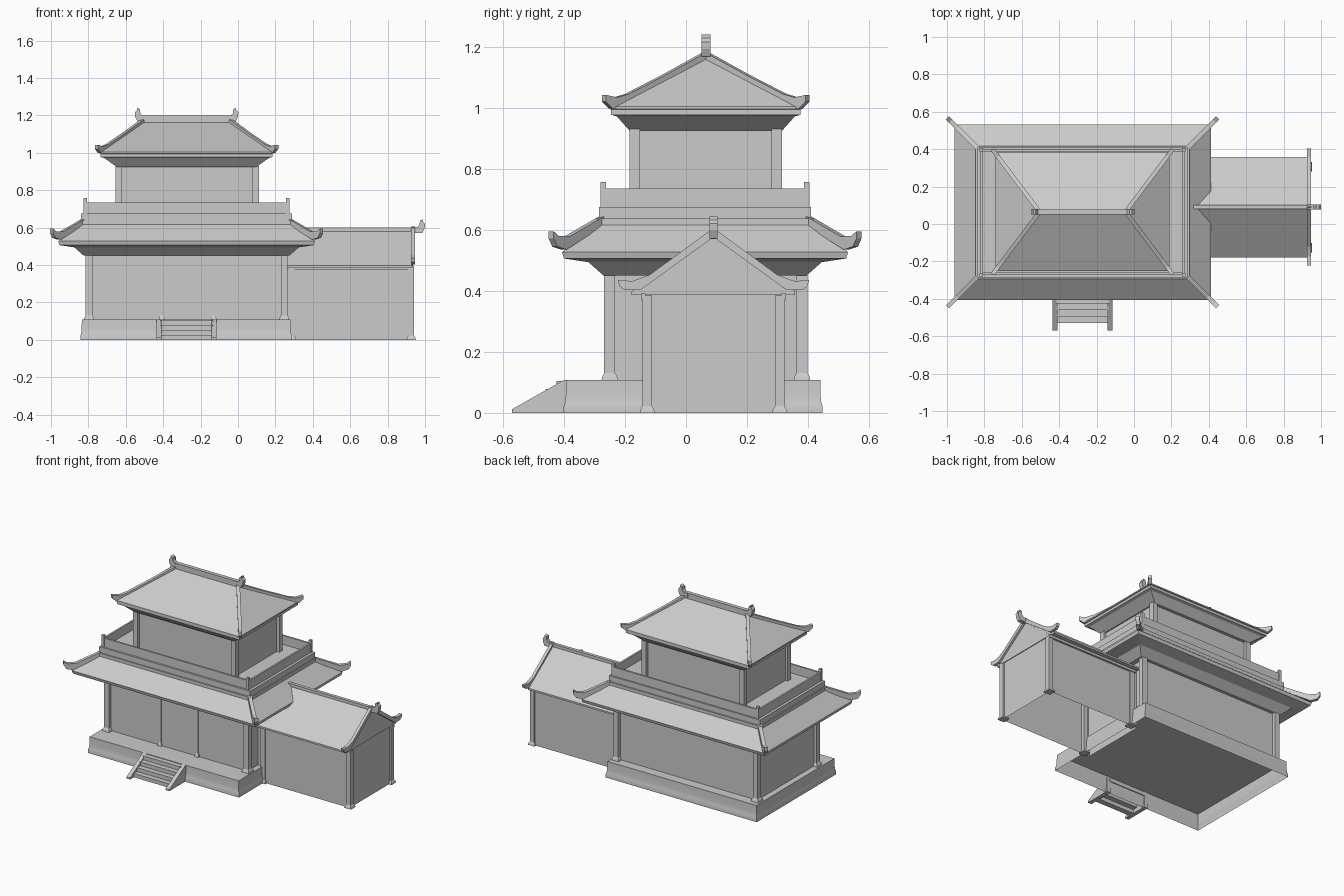
import bpy, bmesh
from mathutils import Vector

cube = bpy.data.objects.get("Cube")
if cube:
    bpy.data.objects.remove(cube, do_unlink=True)

STONE = (0.6, 0.6, 0.6, 1)
mat = bpy.data.materials.new("pale grey")
mat.use_nodes = True
mat.diffuse_color = STONE
mat.node_tree.nodes["Principled BSDF"].inputs["Base Color"].default_value = STONE


def finish(name, bm):
    mesh = bpy.data.meshes.new(name)
    bm.to_mesh(mesh)
    bm.free()
    mesh.materials.append(mat)
    ob = bpy.data.objects.new(name, mesh)
    bpy.context.collection.objects.link(ob)
    return ob


def stack(name, rect, rings, bottom=True, top=True):
    """Loft rectangles grown from rect by (dx, dy) at height z."""
    x0, x1, y0, y1 = rect
    bm = bmesh.new()
    loops = []
    for ring in rings:
        dx, dy, z = ring if len(ring) == 3 else (ring[0], ring[0], ring[1])
        corners = [(x0 - dx, y0 - dy), (x1 + dx, y0 - dy), (x1 + dx, y1 + dy), (x0 - dx, y1 + dy)]
        loops.append([bm.verts.new((x, y, z)) for x, y in corners])
    for a, b in zip(loops, loops[1:]):
        for i in range(4):
            j = (i + 1) % 4
            bm.faces.new((a[i], a[j], b[j], b[i]))
    if bottom:
        bm.faces.new(loops[0][::-1])
    if top:
        bm.faces.new(loops[-1])
    return finish(name, bm)


def box(name, x0, x1, y0, y1, z0, z1):
    return stack(name, (x0, x1, y0, y1), [(0, z0), (0, z1)])


def plate(name, origin, direction, profile, width):
    """Extrude a (u, z) outline, u running along direction from origin."""
    d = Vector((direction[0], direction[1], 0))
    side = Vector((-d.y, d.x, 0)).normalized() * width
    start = Vector((origin[0], origin[1], 0)) - side / 2
    bm = bmesh.new()
    face = bm.faces.new([bm.verts.new(start + d * u + Vector((0, 0, z))) for u, z in profile])
    new = bmesh.ops.extrude_face_region(bm, geom=[face])["geom"]
    bmesh.ops.translate(bm, vec=side, verts=[v for v in new if isinstance(v, bmesh.types.BMVert)])
    bmesh.ops.recalc_face_normals(bm, faces=bm.faces)
    return finish(name, bm)


def column(name, x, y, half, z0, z1):
    stack(name, (x, x, y, y), [(half + .009, z0), (half + .006, z0 + .012), (half, z0 + .022), (half, z1)])


def horn(name, x, y, z, sign, width):
    """Upturned ridge finial; x is the tip, z the ridge top."""
    shape = [(-.07, -.03), (-.07, 0), (-.04, 0), (-.03, .012), (-.027, .035),
             (-.012, .042), (-.012, .03), (0, .018), (-.002, -.005), (-.014, -.03)]
    plate(name, (x, y), (sign, 0), [(u, z + h) for u, h in shape], width)


MID_Y = .065

# Hollow plinth with a curved foot
base = stack("plinth", (-.835, .28, -.393, .44),
             [(.008, 0), (.008, .02), (.004, .032), (.001, .055), (0, .108)], bottom=False)
bpy.context.view_layer.objects.active = base
base.select_set(True)
bpy.ops.object.shade_smooth_by_angle()

# Front stairs, open underneath
for i in range(4):
    y = -.53 + .035 * i
    box("step", -.415, -.135, y, y + .037, .026 * i, .026 * (i + 1))
for x in (-.422, -.128):
    plate("stair_side", (x, 0), (0, 1),
          [(-.57, 0), (-.57, .012), (-.4, .108), (-.39, .108), (-.39, 0)], .027)

# Ground floor walls, columns and doorway
stack("lower_walls", (-.795, .245, -.245, .375), [(0, .108), (0, .46)], bottom=False)
for x in (-.797, .247):
    for y in (-.25, .38):
        column("lower_column", x, y, .018, .108, .455)
for x in (-.408, -.13):
    column("door_column", x, -.243, .007, .108, .455)
box("door_panel", -.4, -.138, -.248, -.24, .109, .45)

# Lower skirt roof with soffit, stepped top band and hip ridges
LOWER = (-.84, .29, -.285, .41)
stack("lower_roof", LOWER, [(-.015, .45), (.035, .494), (.115, .506), (.121, .527),
                            (.008, .615), (.008, .637), (0, .637), (0, .675)])
lower_ridge = [(-.01, .645), (.105, .578), (.14, .58), (.157, .595),
               (.157, .572), (.145, .545), (.115, .535), (-.01, .615)]
for x, sx in ((LOWER[0], -1), (LOWER[1], 1)):
    for y, sy in ((LOWER[2], -1), (LOWER[3], 1)):
        plate("lower_hip_ridge", (x, y), (sx, sy), lower_ridge, .024)
        box("parapet_post", x - sx * .024 - .009, x - sx * .024 + .009,
            y - sy * .014 - .009, y - sy * .014 + .009, .67, .757)

# Balcony parapet
for y in (-.266, .394):
    box("parapet_long", -.82, .27, y - .006, y + .006, .67, .735)
for x in (-.816, .266):
    box("parapet_short", x - .006, x + .006, -.266, .394, .67, .735)

# Upper storey
box("upper_walls", -.638, .093, -.165, .295, .67, .94)
for x in (-.638, .095):
    for y in (-.168, .298):
        box("upper_column", x - .017, x + .017, y - .017, y + .017, .67, .93)

# Upper hip roof
UPPER = (-.74, .19, -.252, .382)
stack("upper_roof", UPPER,
      [(-.09, -.067, .925), (-.025, .972), (-.006, .977), (-.006, .994), (0, .996), (0, 1.004),
       (-.235, -.314, 1.168)])
upper_ridge = [(-.02, 1.187), (.45, 1.106), (.83, 1.045), (.95, 1.034), (1.07, 1.042),
               (1.07, 1.02), (1, .998), (.9, 1.0), (-.02, 1.145)]
for x, sx in ((-.505, -1), (-.045, 1)):
    for sy in (-1, 1):
        plate("upper_hip_ridge", (x, MID_Y), (sx * .235, sy * .312), upper_ridge, .022)
box("upper_top_ridge", -.51, -.04, MID_Y - .013, MID_Y + .013, 1.155, 1.2)
horn("upper_finial", .002, MID_Y, 1.198, 1, .03)
horn("upper_finial", -.552, MID_Y, 1.198, -1, .03)

# Side wing: open-bottomed walls, posts and eave beams
WING_Y = .09
stack("wing_walls", (.24, .93, -.135, .315), [(0, 0), (0, .39)], bottom=False, top=False)
for x in (.285, .926):
    for y in (-.127, .307):
        column("wing_post", x, y, .016, 0, .385)
for s in (-1, 1):
    y = WING_Y + s * .23
    box("wing_beam", .26, .942, y - .008, y + .008, .372, .392)

# Wing gable roof, built as a slab over a recessed gable wall
plate("wing_gable", (.605, WING_Y), (0, 1), [(-.235, .388), (0, .572), (.235, .388)], .66)
for s in (-1, 1):
    plate("wing_roof_slab", (.592, WING_Y), (0, s),
          [(0, .588), (.268, .398), (.268, .386), (.235, .388), (0, .562)], .68)
    plate("wing_verge_ridge", (.936, WING_Y), (0, s),
          [(0, .606), (.21, .452), (.265, .432), (.313, .435),
           (.308, .415), (.29, .402), (.24, .402), (0, .576)], .02)
box("wing_top_ridge", .3, .95, WING_Y - .011, WING_Y + .011, .57, .6)
horn("wing_finial", 1, WING_Y, .602, 1, .026)
